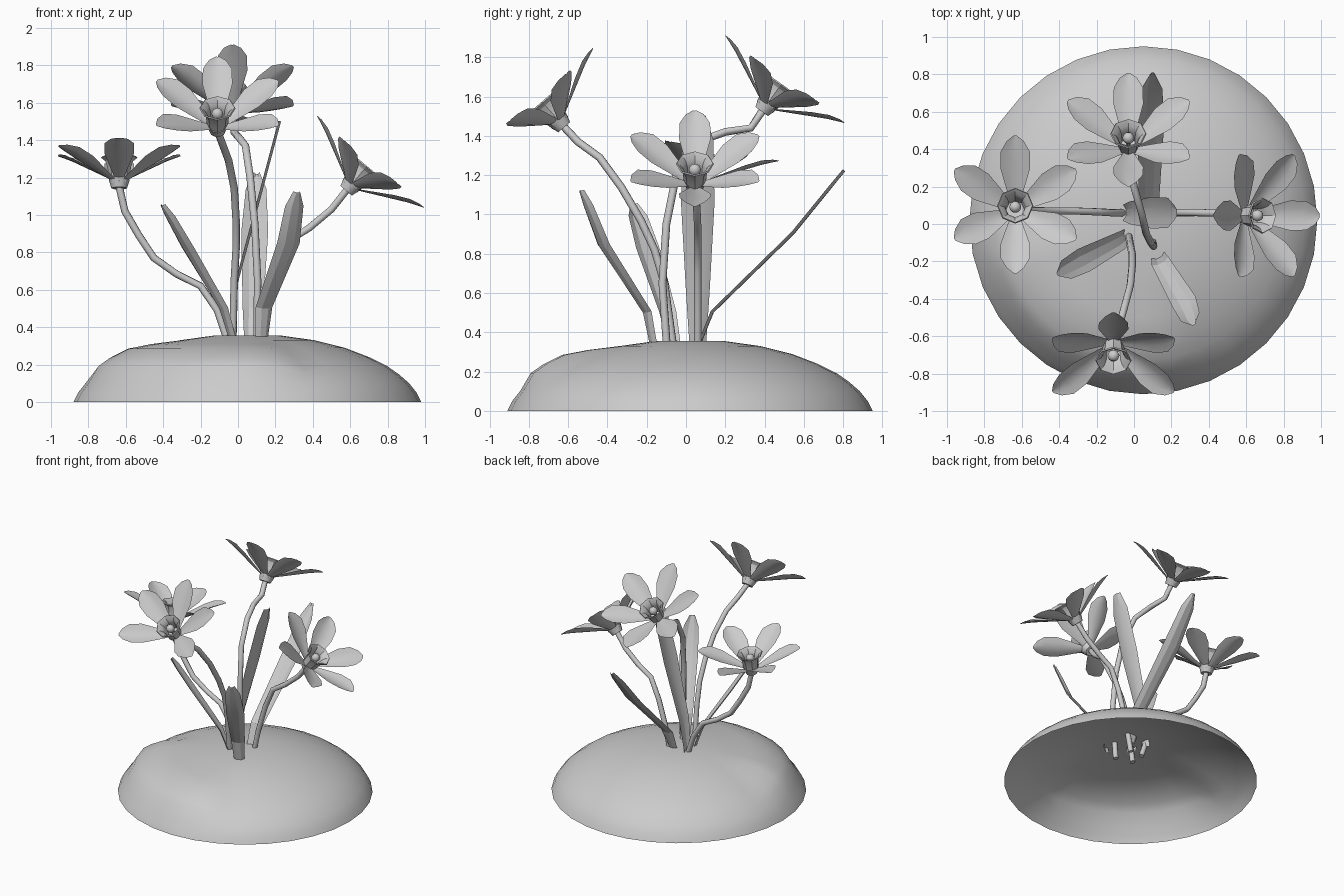
import bpy, bmesh, math
from mathutils import Vector, Matrix

if "Cube" in bpy.data.objects:
    bpy.data.objects.remove(bpy.data.objects["Cube"])

grey = bpy.data.materials.new("plain_grey")
grey.use_nodes = True
grey.diffuse_color = (0.6, 0.6, 0.6, 1)
grey.node_tree.nodes["Principled BSDF"].inputs["Base Color"].default_value = (0.6, 0.6, 0.6, 1)


def finish(name, bm, smooth=None, matrix=None):
    """Turn a bmesh into a named object."""
    mesh = bpy.data.meshes.new(name)
    if matrix:
        bm.transform(matrix)
    bm.to_mesh(mesh)
    bm.free()
    mesh.materials.append(grey)
    obj = bpy.data.objects.new(name, mesh)
    bpy.context.collection.objects.link(obj)
    if smooth:
        bpy.ops.object.select_all(action='DESELECT')
        obj.select_set(True)
        bpy.context.view_layer.objects.active = obj
        bpy.ops.object.shade_smooth_by_angle(angle=math.radians(smooth))
    return obj


def skin(bm, rows, closed=False):
    """Bridge equal rows of points with quads."""
    grid = [[bm.verts.new(p) for p in row] for row in rows]
    n = len(rows[0])
    for a, b in zip(grid, grid[1:]):
        for j in range(n if closed else n - 1):
            k = (j + 1) % n
            bm.faces.new((a[j], a[k], b[k], b[j]))
    return grid


def lathe(bm, profile, sides):
    return skin(bm, [[(r * math.cos(math.tau * j / sides), r * math.sin(math.tau * j / sides), z)
                      for j in range(sides)] for r, z in profile], True)


# Mound: open dome with a raised, broken lip on its front left-hand edge
bm = bmesh.new()
outline = [(0.93, 0), (0.905, 0.05), (0.865, 0.1), (0.81, 0.148), (0.75, 0.19), (0.65, 0.24),
           (0.52, 0.29), (0.36, 0.33), (0.18, 0.355)]
rings = lathe(bm, outline, 32)
bm.faces.new(rings[-1])
for v in bm.verts:
    angle = math.degrees(math.atan2(v.co.y, v.co.x)) % 360
    if 190 < angle < 285 and 0.5 < v.co.xy.length < 0.85:
        v.co.z += 0.045 if v.co.xy.length > 0.6 else 0.02
finish("mound", bm, 40, Matrix.Translation((0.05, 0.02, 0)))


# Stems: swept tubes
def stem(name, points, radius=0.02, sides=8):
    pts = [Vector(p) for p in points]
    rows = []
    for i, p in enumerate(pts):
        t = (pts[min(i + 1, len(pts) - 1)] - pts[max(i - 1, 0)]).normalized()
        u = t.cross(Vector((0.6, 0.8, 0.1))).normalized()
        w = t.cross(u)
        rows.append([p + radius * (u * math.cos(math.tau * j / sides) + w * math.sin(math.tau * j / sides))
                     for j in range(sides)])
    bm = bmesh.new()
    grid = skin(bm, rows, True)
    bm.faces.new(grid[0])
    bm.faces.new(grid[-1])
    bmesh.ops.recalc_face_normals(bm, faces=bm.faces)
    finish(name, bm, 50)


# Leaves: folded blades along a path
def leaf(name, points, widths, fold=0.015):
    pts = [Vector(p) for p in points]
    # extra stations towards the tip
    pts.insert(-1, pts[-2].lerp(pts[-1], 0.72))
    run = pts[-1] - pts[0]
    side = Vector((-run.y, run.x, 0)).normalized()
    rows = []
    for i, (p, w) in enumerate(zip(pts, widths)):
        t = (pts[min(i + 1, len(pts) - 1)] - pts[max(i - 1, 0)]).normalized()
        up = t.cross(side).normalized() * fold
        if up.z < 0:
            up = -up
        rows.append([p - side * w + up, p - side * w * 0.4, p + side * w * 0.4, p + side * w + up])
    bm = bmesh.new()
    skin(bm, rows)
    finish(name, bm, 20)


blade = (0.035, 0.05, 0.068, 0.055, 0.02)
leaf("front_leaf", [(0.13, -0.17, 0.3), (0.145, -0.21, 0.5), (0.275, -0.43, 0.84), (0.32, -0.54, 1.12)], blade)
leaf("side_leaf", [(-0.03, -0.06, 0.3), (-0.09, -0.1, 0.5), (-0.28, -0.2, 0.82), (-0.41, -0.27, 1.05)], blade)
leaf("back_leaf", [(0.07, 0.06, 0.3), (0.08, 0.14, 0.5), (0.09, 0.55, 0.9), (0.1, 0.81, 1.22)],
     (0.035, 0.055, 0.072, 0.055, 0.015))
leaf("tall_leaf", [(-0.05, 0.06, 0.3), (-0.01, 0.06, 0.6), (0.11, 0.06, 1.05), (0.23, 0.06, 1.5)],
     (0.04, 0.06, 0.085, 0.08, 0.04))


# Flowers: petals, trumpet, pistil and collar around a local upward axis
def flower(name, base, azimuth, tilt, petals=range(6)):
    place = (Matrix.Translation(base) @ Matrix.Rotation(math.radians(azimuth), 4, 'Z')
             @ Matrix.Rotation(math.radians(tilt), 4, 'Y'))
    shape = [(0.04, 0.03, 0.025), (0.13, 0.075, 0.055), (0.21, 0.115, 0.08),
             (0.29, 0.155, 0.078), (0.345, 0.178, 0.046), (0.375, 0.19, 0.008)]
    bm = bmesh.new()
    for k in petals:
        turn = Matrix.Rotation(math.tau * k / 6, 4, 'Z')
        lift = 0.008 * (k % 2)
        skin(bm, [[turn @ Vector((r, s * w, z + lift + 0.3 * w * abs(s) ** 2))
                   for s in (-1, -0.5, 0, 0.5, 1)] for r, z, w in shape])
    finish(name + "_petals", bm, 25, place)

    bm = bmesh.new()
    lathe(bm, [(0.05, 0.02), (0.058, 0.06), (0.063, 0.11), (0.075, 0.14), (0.097, 0.158),
               (0.092, 0.165), (0.066, 0.14), (0.054, 0.11), (0.048, 0.04), (0.002, 0.035)], 8)
    finish(name + "_trumpet", bm, 25, place)

    bm = bmesh.new()
    bmesh.ops.create_cone(bm, segments=6, radius1=0.012, radius2=0.012, depth=0.09,
                          matrix=Matrix.Translation((0, 0, 0.075)))
    bmesh.ops.create_uvsphere(bm, u_segments=10, v_segments=6, radius=0.032,
                              matrix=Matrix.Translation((0, 0, 0.12)))
    finish(name + "_pistil", bm, 40, place)

    bm = bmesh.new()
    bmesh.ops.create_cone(bm, segments=10, cap_ends=True, radius1=0.042, radius2=0.056, depth=0.045,
                          matrix=Matrix.Translation((0, 0, 0.015)))
    finish(name + "_collar", bm, 40, place)


flower("side_flower", (-0.635, 0.07, 1.15), 90, 10)
flower("front_flower", (-0.11, -0.625, 1.45), -90, 41, range(1, 6))
flower("back_flower", (-0.03, 0.39, 1.53), 90, 35.6)
flower("other_side_flower", (0.583, 0.045, 1.135), 0, 40)

stem("side_stem", [(-0.635, 0.07, 1.15), (-0.605, 0.07, 1.02), (-0.53, 0.07, 0.89), (-0.45, 0.07, 0.77),
                   (-0.33, 0.07, 0.685), (-0.2, 0.065, 0.62), (-0.11, 0.06, 0.49), (-0.02, 0.06, 0.22)])
stem("front_stem", [(-0.11, -0.625, 1.45), (-0.08, -0.55, 1.37), (-0.05, -0.44, 1.29), (-0.02, -0.33, 1.14),
                    (-0.01, -0.23, 0.97), (-0.01, -0.16, 0.82), (-0.02, -0.11, 0.65), (-0.03, -0.05, 0.22)])
stem("back_stem", [(-0.03, 0.39, 1.53), (-0.02, 0.33, 1.44), (0.0, 0.2, 1.42), (0.04, 0.06, 1.37),
                   (0.065, -0.05, 1.2), (0.09, -0.1, 0.95), (0.105, -0.12, 0.65), (0.1, -0.09, 0.22)])
stem("other_side_stem", [(0.583, 0.045, 1.135), (0.5, 0.055, 1.03), (0.38, 0.06, 0.93), (0.27, 0.06, 0.86),
                         (0.2, 0.06, 0.7), (0.14, 0.06, 0.5), (0.08, 0.06, 0.22)])
